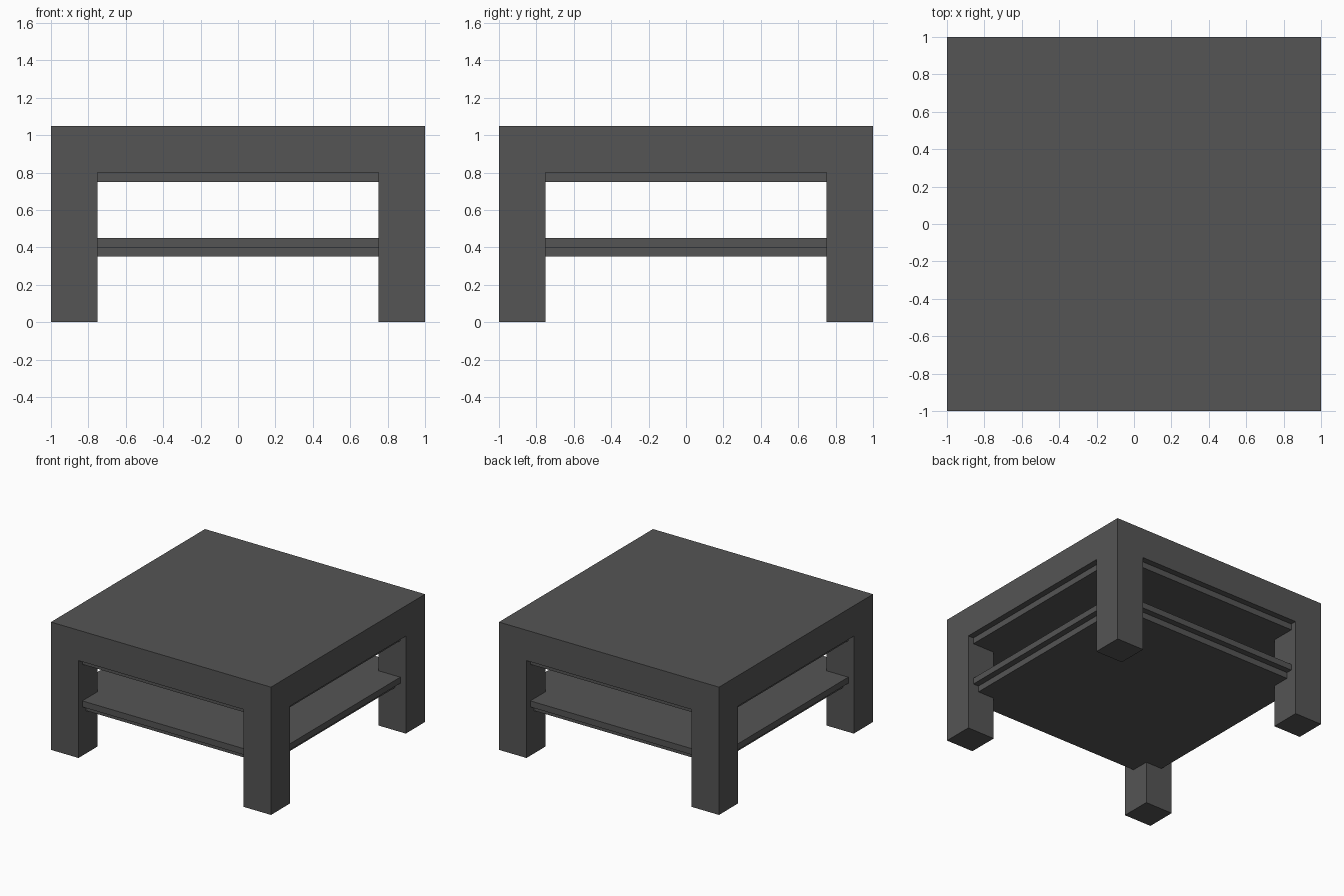
import bpy
import bmesh
import math
from mathutils import Matrix, Vector

cube = bpy.data.objects.get("Cube")
if cube:
    bpy.data.objects.remove(cube, do_unlink=True)

LEG = 0.25        # leg width and top thickness
HEIGHT = 1.05
INNER = 1 - LEG   # inner face of the legs

# Single dark grey finish
grey = bpy.data.materials.new("dark_grey")
grey.use_nodes = True
colour = (0.09, 0.09, 0.09, 1)
grey.diffuse_color = colour
grey.node_tree.nodes["Principled BSDF"].inputs["Base Color"].default_value = colour


def add_box(bm, half, z0, z1):
    """Square box centred on the z axis."""
    matrix = (Matrix.Translation((0, 0, (z0 + z1) / 2))
              @ Matrix.Diagonal((2 * half, 2 * half, z1 - z0, 1)))
    bmesh.ops.create_cube(bm, size=1, matrix=matrix)


def finish(bm, name):
    bmesh.ops.recalc_face_normals(bm, faces=bm.faces[:])
    mesh = bpy.data.meshes.new(name)
    bm.to_mesh(mesh)
    bm.free()
    mesh.materials.append(grey)
    obj = bpy.data.objects.new(name, mesh)
    bpy.context.collection.objects.link(obj)
    return obj


# Thick top with four legs pulled down from its corners, in one piece
bm = bmesh.new()
add_box(bm, 1, HEIGHT - LEG, HEIGHT)
for axis in (Vector((1, 0, 0)), Vector((0, 1, 0))):
    for side in (-INNER, INNER):
        bmesh.ops.bisect_plane(bm, geom=bm.verts[:] + bm.edges[:] + bm.faces[:],
                               plane_co=axis * side, plane_no=axis)
bm.normal_update()
corners = []
for face in bm.faces:
    c = face.calc_center_median()
    if face.normal.z < -0.9 and min(abs(c.x), abs(c.y)) > INNER:
        corners.append(face)
legs = bmesh.ops.extrude_discrete_faces(bm, faces=corners)["faces"]
for face in legs:
    for vert in face.verts:
        vert.co.z = 0
bmesh.ops.dissolve_limit(bm, angle_limit=math.radians(1),
                         verts=bm.verts[:], edges=bm.edges[:])
finish(bm, "top_and_legs")

# Thin boards between the legs: half width, bottom, top
boards = {
    "under_top_board": (0.95, 0.75, 0.80),
    "shelf": (0.95, 0.40, 0.45),
    "shelf_support": (0.90, 0.35, 0.40),
}
for name, (half, z0, z1) in boards.items():
    bm = bmesh.new()
    add_box(bm, half, z0, z1)
    finish(bm, name)
